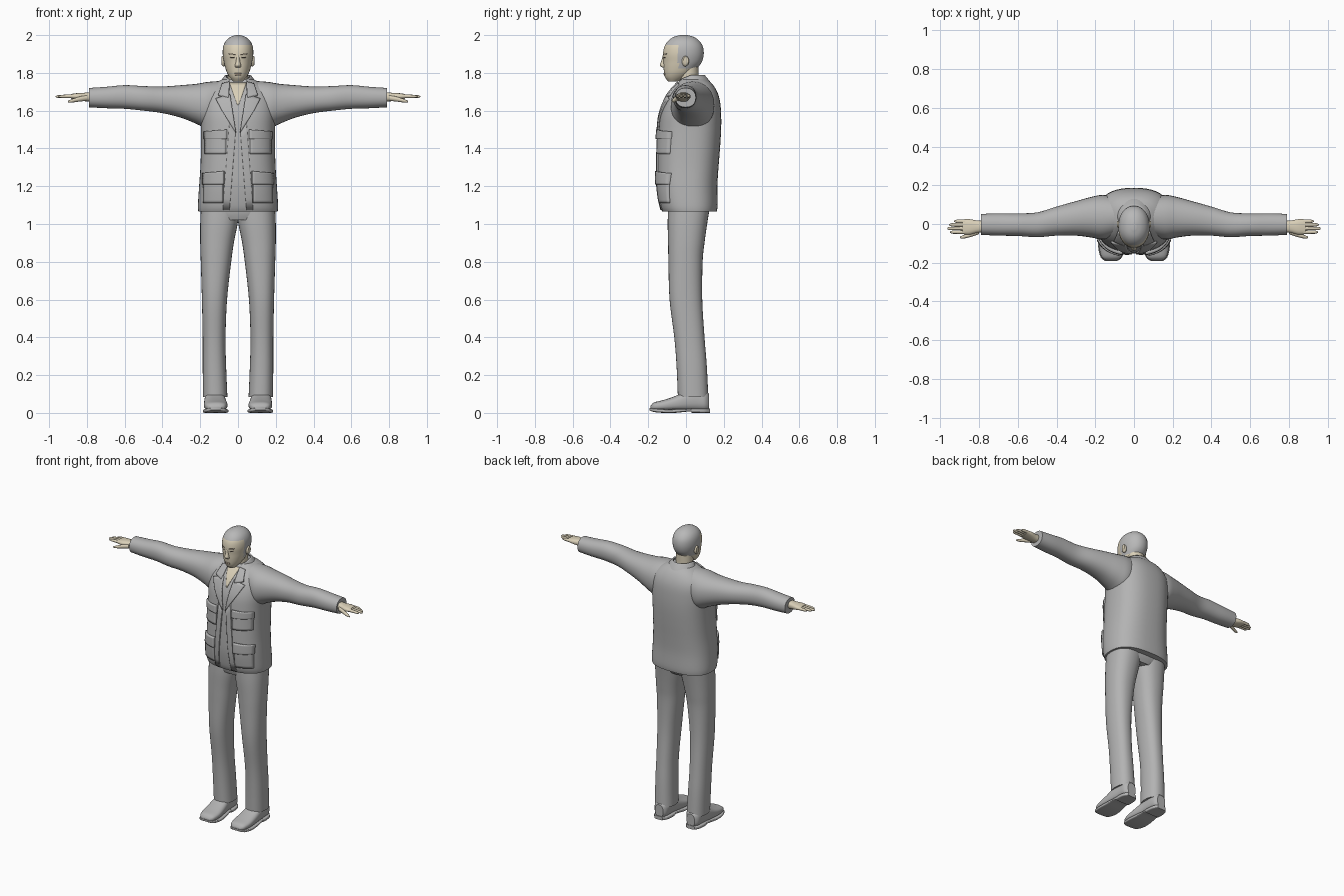
import bpy, bmesh, math
from mathutils import Vector

cube = bpy.data.objects.get("Cube")
if cube:
    bpy.data.objects.remove(cube, do_unlink=True)


def material(name, r, g, b):
    m = bpy.data.materials.new(name)
    m.use_nodes = True
    m.diffuse_color = (r, g, b, 1)
    m.node_tree.nodes["Principled BSDF"].inputs["Base Color"].default_value = (r, g, b, 1)
    return m


CLOTH = material("cloth grey", .45, .45, .45)
HAIR = material("hair grey", .48, .48, .48)
SKIN = material("skin beige", .7, .63, .48)
LIPS = material("lip tan", .5, .4, .3)
DARK = material("brow brown", .16, .13, .1)


def finish(name, bm, mat, mirror=False, solid=0, angle=40):
    me = bpy.data.meshes.new(name)
    bm.to_mesh(me)
    bm.free()
    ob = bpy.data.objects.new(name, me)
    bpy.context.collection.objects.link(ob)
    me.materials.append(mat)
    bpy.ops.object.select_all(action="DESELECT")
    ob.select_set(True)
    bpy.context.view_layer.objects.active = ob
    bpy.ops.object.shade_smooth_by_angle(angle=math.radians(angle))
    if solid:
        mod = ob.modifiers.new("thickness", "SOLIDIFY")
        mod.thickness, mod.offset = solid, -1
    if mirror:
        ob.modifiers.new("mirror", "MIRROR")
    return ob


def smooth(sections, steps=4):
    """Spline through the sections, each (t, a0, a1, b0, b1)."""
    s = [Vector(p) for p in sections]
    s = [s[0]] + s + [s[-1]]
    out = []
    for p, q, r, w in zip(s, s[1:], s[2:], s[3:]):
        for k in range(steps):
            u = k / steps
            out.append(q + (r - p) * (u / 2) + (p * 2 - q * 5 + r * 4 - w) * (u * u / 2)
                       + (q * 3 - p - r * 3 + w) * (u ** 3 / 2))
    return out + [s[-1]]


def loft(name, axis, sections, mat, power=2.0, n=32, mirror=False, arc=None, solid=0):
    """Skin of rounded rings along an axis; an arc leaves it open."""
    bm = bmesh.new()
    start, end = arc or (0, 360)
    rings = []
    for t, a0, a1, b0, b1 in smooth(sections):
        ring = []
        for i in range(n + (1 if arc else 0)):
            ang = math.radians(start + (end - start) * i / n)
            c, s = math.cos(ang), math.sin(ang)
            a = (a0 + a1) / 2 + (a1 - a0) / 2 * math.copysign(abs(c) ** (2 / power), c)
            b = (b0 + b1) / 2 + (b1 - b0) / 2 * math.copysign(abs(s) ** (2 / power), s)
            ring.append(bm.verts.new({"x": (t, a, b), "y": (a, t, b), "z": (a, b, t)}[axis]))
        rings.append(ring)
    for lo, hi in zip(rings, rings[1:]):
        for i in range(n):
            j = (i + 1) % len(lo)
            bm.faces.new((lo[i], lo[j], hi[j], hi[i]))
    if not arc:
        bm.faces.new(rings[0])
        bm.faces.new(rings[-1])
    bmesh.ops.recalc_face_normals(bm, faces=bm.faces)
    return finish(name, bm, mat, mirror, solid)


def sym(z, half, y0, y1):
    return (z, -half, half, y0, y1)


def front_y(sections, power, x, z):
    """Front of a vertical loft at a given x and z."""
    rings = smooth(sections)
    for lo, hi in zip(rings, rings[1:]):
        if lo[0] <= z <= hi[0]:
            break
    r = lo.lerp(hi, min(1, max(0, (z - lo[0]) / (hi[0] - lo[0]))))
    f = min(1, abs(x) / r[2])
    return (r[3] + r[4]) / 2 - (r[4] - r[3]) / 2 * (1 - f ** power) ** (1 / power)


def panel(name, body, corners, lift, mat, mirror=True, n=8):
    """Plate laid on the front of a body; corners clockwise from upper left."""
    sections, power = body
    a, b, c, d = [Vector(p) for p in corners]
    bm = bmesh.new()
    grid = []
    for i in range(n + 1):
        left, right = a.lerp(d, i / n), b.lerp(c, i / n)
        row = [left.lerp(right, j / n) for j in range(n + 1)]
        grid.append([bm.verts.new((p.x, front_y(sections, power, p.x, p.y) - lift, p.y)) for p in row])
    for i in range(n):
        for j in range(n):
            bm.faces.new((grid[i][j], grid[i + 1][j], grid[i + 1][j + 1], grid[i][j + 1]))
    return finish(name, bm, mat, mirror, lift + .004)


# Jacket body, sleeves and collar
torso = [sym(1.065, .21, -.125, .163), sym(1.1, .212, -.138, .167), sym(1.2, .206, -.152, .166),
         sym(1.3, .199, -.153, .172), sym(1.4, .196, -.15, .18), sym(1.5, .196, -.145, .186),
         sym(1.58, .198, -.136, .186), sym(1.65, .193, -.112, .18), sym(1.7, .172, -.082, .165),
         sym(1.74, .13, -.048, .14), sym(1.765, .085, -.03, .11)]
coat = (torso, 2.5)
loft("jacket", "z", torso, CLOTH, 2.5, 48)
loft("sleeves", "x", [
    (.08, -.06, .14, 1.52, 1.758), (.16, -.08, .15, 1.505, 1.752), (.22, -.07, .14, 1.53, 1.742),
    (.3, -.06, .118, 1.562, 1.735), (.4, -.06, .09, 1.587, 1.728), (.5, -.068, .06, 1.6, 1.73),
    (.6, -.062, .055, 1.61, 1.735), (.7, -.06, .055, 1.613, 1.726), (.79, -.056, .052, 1.618, 1.72),
], CLOTH, 2.2, mirror=True)
collar = loft("collar", "z", [sym(1.71, .115, -.06, .15), sym(1.75, .095, -.05, .13),
                              sym(1.79, .068, -.045, .098)], CLOTH, 2, arc=(-50, 230), solid=.01)
for v in collar.data.vertices:
    v.co.z -= max(0, .03 - v.co.y) * .4

# Jacket front: open neck, lapels, edges and pockets
panel("open_neck", coat, [(-.045, 1.748), (.045, 1.748), (.003, 1.63), (-.003, 1.63)], .003, SKIN, False)
panel("collar_points", coat, [(.045, 1.755), (.085, 1.745), (.105, 1.685), (.05, 1.67)], .014, CLOTH)
panel("lapels", coat, [(.042, 1.69), (.12, 1.665), (.085, 1.6), (.01, 1.48)], .011, CLOTH)
panel("front_edges", coat, [(.012, 1.5), (.045, 1.54), (.08, 1.075), (.045, 1.075)], .007, CLOTH)
for label, x0, x1, top, mid, low in (("chest", .06, .182, 1.51, 1.45, 1.37),
                                     ("hip", .075, .19, 1.29, 1.21, 1.11)):
    panel(label + "_pockets", coat, [(x0 + .005, mid + .03), (x1 - .004, mid + .03),
                                     (x1 - .004, low), (x0 + .005, low)], .011, CLOTH)
    panel(label + "_flaps", coat, [(x0, top - .01), (x1, top - .02), (x1, mid), (x0, mid)], .017, CLOTH)

# Trousers
loft("trouser_seat", "z", [sym(1.02, .15, -.085, .1), sym(1.06, .192, -.096, .122),
                           sym(1.12, .195, -.1, .13)], CLOTH, 2.4)
loft("trouser_legs", "z", [
    (.085, .056, .185, -.043, .118), (.25, .063, .187, -.05, .11), (.4, .066, .187, -.062, .098),
    (.6, .058, .191, -.087, .086), (.8, .036, .197, -.093, .088), (.9, .022, .2, -.095, .098),
    (1, .002, .2, -.097, .112), (1.08, -.01, .197, -.095, .125),
], CLOTH, 2.3, mirror=True)

# Shoes with soles and heels
loft("shoes", "y", [
    (-.188, .09, .145, .018, .036), (-.17, .066, .168, .012, .055), (-.12, .056, .18, .01, .068),
    (-.06, .06, .18, .01, .088), (0, .068, .177, .01, .115), (.06, .07, .172, .01, .13),
    (.1, .075, .168, .01, .12), (.122, .09, .15, .015, .1)], CLOTH, 2.6, mirror=True)
loft("soles", "y", [
    (-.192, .088, .148, .014, .026), (-.172, .062, .172, .005, .024), (-.12, .051, .185, 0, .02),
    (-.06, .055, .184, 0, .02), (0, .066, .178, .006, .022), (.03, .066, .176, .006, .022)],
    CLOTH, 5, mirror=True)
loft("heels", "y", [(.03, .066, .176, 0, .024), (.06, .065, .177, 0, .024),
                    (.1, .072, .171, 0, .024), (.126, .09, .152, 0, .024)], CLOTH, 5, mirror=True)

# Hands
loft("palms", "x", [(.76, -.042, .016, 1.645, 1.7), (.81, -.046, .018, 1.65, 1.695),
                    (.85, -.055, .025, 1.657, 1.693), (.885, -.052, .024, 1.664, 1.688)],
     SKIN, 2.5, 20, mirror=True)
for label, y, tip in (("index", -.042, .95), ("middle", -.023, .965),
                      ("ring", -.004, .955), ("little", .014, .93)):
    loft(label + "_fingers", "x", [
        (.865, y - .01, y + .01, 1.666, 1.687), (.91, y - .009, y + .009, 1.667, 1.685),
        (tip - .012, y - .008, y + .008, 1.668, 1.682), (tip, y - .003, y + .003, 1.672, 1.677)],
        SKIN, n=12, mirror=True)
loft("thumbs", "x", [(.8, -.052, -.025, 1.652, 1.682), (.84, -.066, -.042, 1.648, 1.674),
                     (.88, -.075, -.057, 1.643, 1.661), (.9, -.073, -.065, 1.644, 1.652)],
     SKIN, n=12, mirror=True)

# Neck and head, with hair on the crown, sides and back
loft("neck", "z", [sym(1.69, .062, -.045, .075), sym(1.75, .055, -.037, .066),
                   sym(1.83, .054, -.04, .066)], SKIN)
skull = [sym(1.755, .026, -.095, -.04), sym(1.775, .043, -.11, 0), sym(1.8, .058, -.116, .035),
         sym(1.83, .068, -.119, .064), sym(1.86, .075, -.12, .085), sym(1.9, .081, -.122, .094),
         sym(1.94, .078, -.114, .089), sym(1.97, .064, -.094, .07), sym(1.99, .04, -.066, .042),
         sym(2, .012, -.03, .008)]
head = loft("head", "z", skull, SKIN, 2.1, 48)
head.data.materials.append(HAIR)
for f in head.data.polygons:
    c = f.center
    f.material_index = int(c.z > 1.945 or (c.z > 1.82 and c.y > -.04))

# Face features and ears
face = (skull, 2.1)
loft("nose", "z", [sym(1.828, .015, -.124, -.1), sym(1.84, .016, -.138, -.1),
                   sym(1.862, .011, -.131, -.1), sym(1.895, .008, -.122, -.1)], SKIN, n=16)
loft("ears", "x", [(.066, -.02, .012, 1.838, 1.885), (.079, -.022, .016, 1.834, 1.89),
                   (.088, -.014, .014, 1.845, 1.886)], SKIN, n=16, mirror=True)
panel("eyebrows", face, [(.013, 1.9), (.05, 1.903), (.05, 1.899), (.013, 1.895)], .002, DARK, n=4)
panel("eyes", face, [(.018, 1.885), (.042, 1.885), (.04, 1.88), (.02, 1.88)], .001, DARK, n=4)
panel("lips", face, [(-.02, 1.798), (.02, 1.798), (.016, 1.787), (-.016, 1.787)], .003, LIPS, False, n=4)
